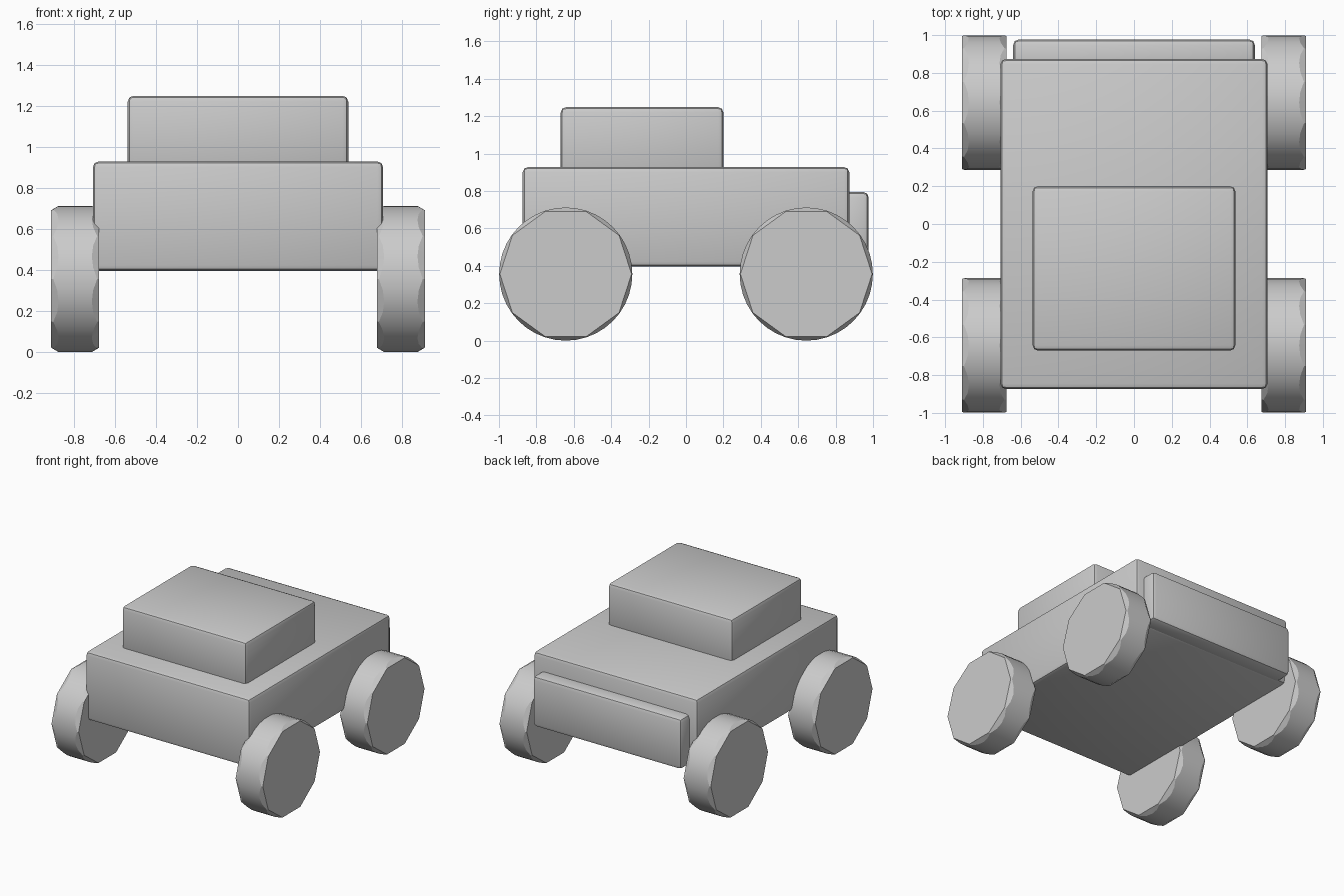
import bpy, bmesh, math

if "Cube" in bpy.data.objects:
    bpy.data.objects.remove(bpy.data.objects["Cube"])


def finish(obj, angle):
    bpy.ops.object.select_all(action='DESELECT')
    obj.select_set(True)
    bpy.context.view_layer.objects.active = obj
    bpy.ops.object.shade_smooth_by_angle(angle=math.radians(angle))


def rounded_box(name, lo, hi, bevel=0.028):
    """Box between two corners with softly bevelled edges."""
    bpy.ops.mesh.primitive_cube_add(size=1)
    obj = bpy.context.object
    obj.name = name
    for v in obj.data.vertices:
        v.co = [(a + b) / 2 + c * (b - a) for a, b, c in zip(lo, hi, v.co)]
    mod = obj.modifiers.new("soft_edges", 'BEVEL')
    mod.width = bevel
    mod.segments = 2
    bpy.ops.object.modifier_apply(modifier=mod.name)
    finish(obj, 30)


def wheel(name, x, y, z, radius=0.356, width=0.234, sides=10, sub=4):
    """Round tread whose ten-sided flat faces meet it in a scalloped chamfer."""
    bm = bmesh.new()
    n = sides * sub
    step = math.pi / sides

    def ring(side, face):
        verts = []
        for i in range(n):
            a = 2 * math.pi * i / n
            # distance to the ten-sided outline in this direction
            poly = 0.352 * math.cos(step) / math.cos(a % (2 * step) - step)
            r = poly if face else radius
            depth = 0 if face else 0.010 + 1.5 * (0.352 - poly)
            verts.append(bm.verts.new((x + side * (width / 2 - depth),
                                       y + r * math.cos(a), z + r * math.sin(a))))
        return verts

    rings = [ring(-1, True), ring(-1, False), ring(1, False), ring(1, True)]
    for p, q in zip(rings, rings[1:]):
        for i in range(n):
            j = (i + 1) % n
            bm.faces.new((p[i], p[j], q[j], q[i]))
    bm.faces.new(rings[0])
    bm.faces.new(rings[-1])
    bmesh.ops.recalc_face_normals(bm, faces=bm.faces)
    mesh = bpy.data.meshes.new(name)
    bm.to_mesh(mesh)
    bm.free()
    obj = bpy.data.objects.new(name, mesh)
    bpy.context.collection.objects.link(obj)
    finish(obj, 25)


# Main body, cabin and rear panel
rounded_box("body", (-0.707, -0.873, 0.395), (0.707, 0.873, 0.928))
rounded_box("cabin", (-0.537, -0.67, 0.85), (0.537, 0.20, 1.248))
rounded_box("rear_panel", (-0.64, 0.80, 0.40), (0.64, 0.977, 0.795), 0.03)

# Four wheels
for sx, side in ((-1, "left"), (1, "right")):
    for sy, end in ((-1, "front"), (1, "rear")):
        wheel(f"{end}_{side}_wheel", sx * 0.793, sy * 0.643, 0.356)
